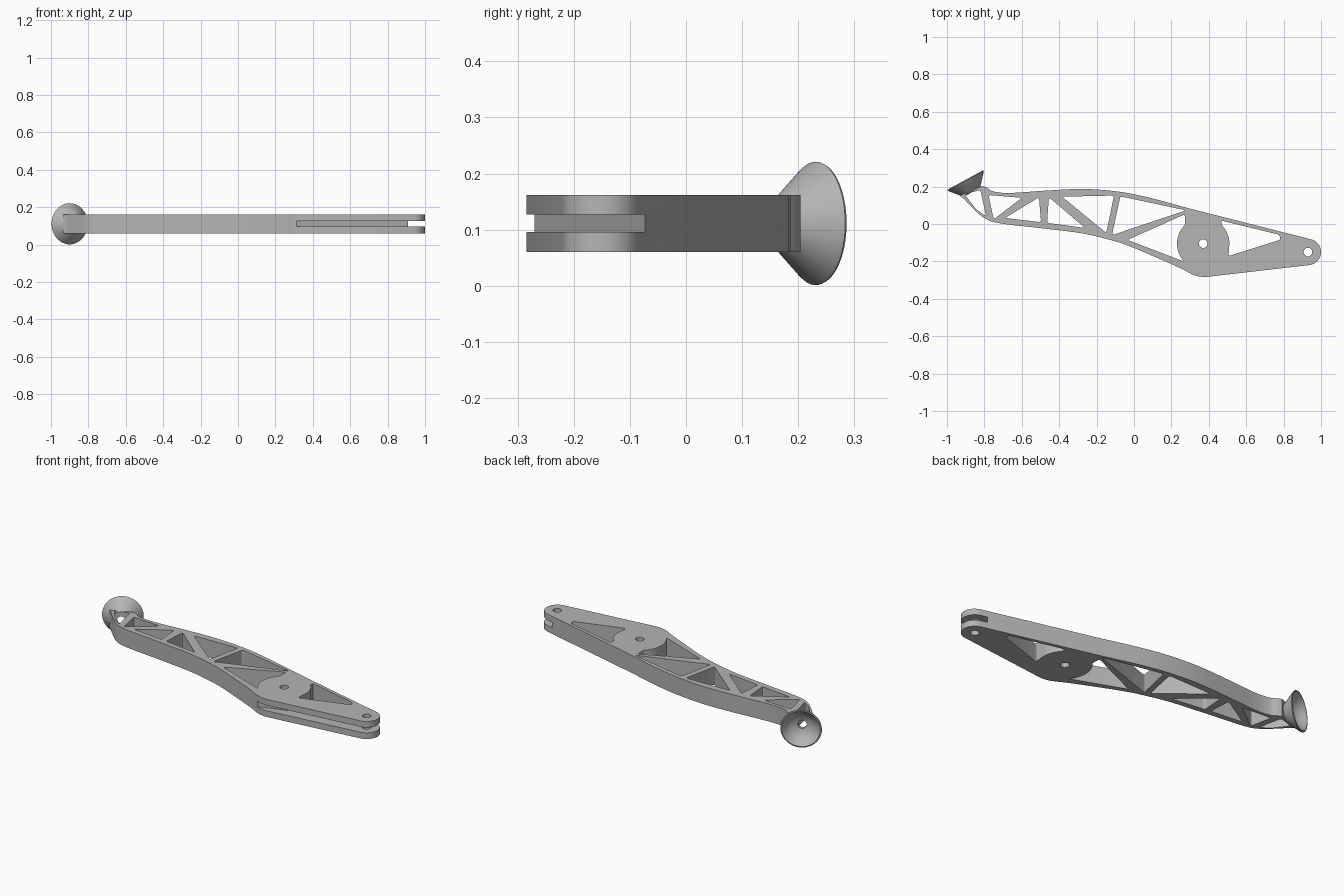
import bpy, bmesh, math
from mathutils import Vector

if "Cube" in bpy.data.objects:
    bpy.data.objects.remove(bpy.data.objects["Cube"], do_unlink=True)

Z_LOW, Z_HIGH, Z_MID = 0.06, 0.162, 0.111
HUB, TIP = (0.37, -0.105), (0.93, -0.15)
RIM = Vector((-0.9, 0.231, Z_MID))
AXIS = Vector((-0.48, 0.88, 0)).normalized()

grey = bpy.data.materials.new("plain_grey")
grey.use_nodes = True
grey.diffuse_color = (0.46, 0.46, 0.46, 1)
grey.node_tree.nodes["Principled BSDF"].inputs["Base Color"].default_value = grey.diffuse_color


def make_object(name, bm):
    bmesh.ops.recalc_face_normals(bm, faces=bm.faces)
    mesh = bpy.data.meshes.new(name)
    bm.to_mesh(mesh)
    bm.free()
    mesh.materials.append(grey)
    obj = bpy.data.objects.new(name, mesh)
    bpy.context.collection.objects.link(obj)
    return obj


def prisms(name, polygons, low, high):
    """Extrude flat polygons upward into one object."""
    bm = bmesh.new()
    for poly in polygons:
        bottom = [bm.verts.new((p[0], p[1], low)) for p in poly]
        top = [bm.verts.new((p[0], p[1], high)) for p in poly]
        bm.faces.new(bottom[::-1])
        bm.faces.new(top)
        for i in range(len(poly)):
            j = (i + 1) % len(poly)
            bm.faces.new((bottom[i], bottom[j], top[j], top[i]))
    return make_object(name, bm)


def arc(centre, radius, start, end, steps):
    angles = [math.radians(start + (end - start) * i / steps) for i in range(steps + 1)]
    return [(centre[0] + radius * math.cos(a), centre[1] + radius * math.sin(a)) for a in angles]


def smooth(points, steps=5):
    """Pass a smooth curve through the points."""
    pts = [Vector(p) for p in points]
    pts = [pts[0] * 2 - pts[1]] + pts + [pts[-1] * 2 - pts[-2]]
    out = []
    for a, b, c, d in zip(pts, pts[1:], pts[2:], pts[3:]):
        for i in range(steps):
            t = i / steps
            out.append(b + (c - a) * t / 2 + (a * 2 - b * 5 + c * 4 - d) * t * t / 2
                       + (b * 3 - a - c * 3 + d) * t ** 3 / 2)
    return out + [pts[-2]]


def fillet(points, radius=0.014, steps=4):
    """Round the sharp corners of a polygon."""
    out = []
    for i, p in enumerate(points):
        p = Vector(p)
        before = Vector(points[i - 1]) - p
        after = Vector(points[(i + 1) % len(points)]) - p
        if before.angle(after) > math.radians(150):
            out.append(p)
            continue
        a = p + before.normalized() * min(radius, before.length * 0.4)
        b = p + after.normalized() * min(radius, after.length * 0.4)
        for k in range(steps + 1):
            t = k / steps
            out.append(a * (1 - t) ** 2 + p * 2 * t * (1 - t) + b * t * t)
    return out


def cut(target, cutter):
    cutter.hide_render = True
    mod = target.modifiers.new("cut", "BOOLEAN")
    mod.operation, mod.solver, mod.object = "DIFFERENCE", "EXACT", cutter
    bpy.context.view_layer.objects.active = target
    bpy.ops.object.modifier_apply(modifier=mod.name)
    bpy.data.objects.remove(cutter, do_unlink=True)


def revolve(name, profile, segments=64):
    """Turn a closed (radius, height) loop about the cup axis, height 0 at the rim."""
    bm = bmesh.new()
    side = AXIS.cross(Vector((0, 0, 1)))
    rings = []
    for i in range(segments):
        a = math.tau * i / segments
        out = side * math.cos(a) + Vector((0, 0, 1)) * math.sin(a)
        rings.append([bm.verts.new(RIM + out * r + AXIS * h) for r, h in profile])
    n = len(profile)
    for i in range(segments):
        p, q = rings[i], rings[(i + 1) % segments]
        for k in range(n):
            m = (k + 1) % n
            bm.faces.new((p[k], q[k], q[m], p[m]))
    return make_object(name, bm)


# Arm outline: back edge, round tip, front edge, cup seat
back_edge = smooth([(-0.81, 0.204), (-0.785, 0.193), (-0.75, 0.174), (-0.66, 0.166), (-0.45, 0.18),
                    (-0.26, 0.187), (-0.075, 0.172), (0.085, 0.14), (0.30, 0.082)])
front_edge = smooth([(0.38, -0.284), (0.34, -0.279), (0.30, -0.264), (0.23, -0.228), (-0.02, -0.12),
                     (-0.155, -0.078), (-0.29, -0.048), (-0.50, -0.022), (-0.72, 0.004),
                     (-0.80, 0.032), (-0.86, 0.083), (-0.91, 0.135), (-0.932, 0.152)])
arm = prisms("arm", [back_edge + arc(TIP, 0.07, 76, -84, 24) + front_edge], Z_LOW, Z_HIGH)

# Truss pockets, hub pockets and pin holes
pockets = [
    [(-0.905, 0.158), (-0.822, 0.183), (-0.79, 0.04), (-0.845, 0.08)],
    [(-0.778, 0.155), (-0.6, 0.14), (-0.75, 0.025)],
    [(-0.508, 0.143), (-0.497, 0.01), (-0.69, 0.032)],
    [(-0.455, 0.143), (-0.262, -0.021), (-0.465, 0.006)],
    [(-0.385, 0.146), (-0.107, 0.152), (-0.148, -0.048)],
    [(-0.073, 0.148), (0.278, 0.073), (-0.118, -0.06)],
    [(-0.035, -0.085), (0.272, 0.052)] + arc(HUB, 0.14, 133, 223, 16),
    arc(HUB, 0.14, 45, 0, 10) + [(0.505, -0.172), (0.785, -0.083), (0.775, -0.057), (0.468, 0.018)],
]
holes = [arc(c, 0.023, 0, 345, 23) for c in (HUB, TIP)]
cut(arm, prisms("pocket_cutter", [fillet(p) for p in pockets] + holes, -0.1, 0.4))

# Fork slot, open along the front edge and at the tip
slot = [(0.305, -0.272), (1.1, -0.01), (1.1, -0.4), (0.305, -0.4)]
cut(arm, prisms("slot_cutter", [slot], 0.096, 0.127))

# Bore from the cup into the end pocket
bpy.ops.mesh.primitive_cylinder_add(vertices=32, radius=0.024, depth=0.1, location=RIM - AXIS * 0.07,
                                    rotation=AXIS.to_track_quat("Z", "Y").to_euler())
cut(arm, bpy.context.object)

# Flared cup with a hollow dish
cup = revolve("cup", [(0.024, -0.07), (0.05, -0.07), (0.106, -0.006), (0.11, 0), (0.108, 0.004),
                      (0.102, 0.005), (0.096, 0), (0.085, -0.018), (0.068, -0.035),
                      (0.047, -0.047), (0.024, -0.053)])

for obj in (arm, cup):
    bpy.ops.object.select_all(action="DESELECT")
    obj.select_set(True)
    bpy.context.view_layer.objects.active = obj
    bpy.ops.object.shade_smooth_by_angle(angle=math.radians(30))
